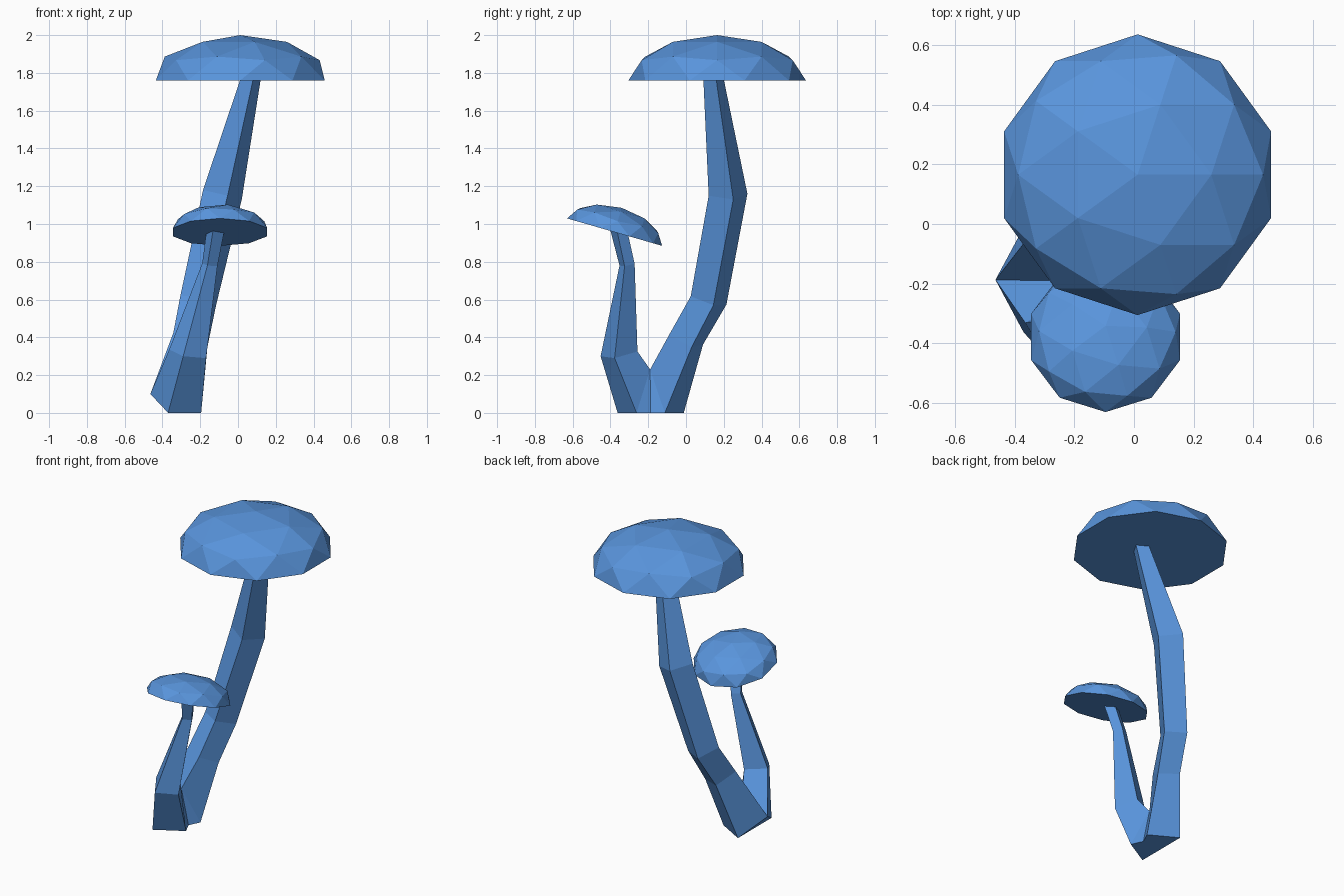
import bpy, bmesh
from math import radians
from mathutils import Matrix, Vector

if "Cube" in bpy.data.objects:
    bpy.data.objects.remove(bpy.data.objects["Cube"])

blue = bpy.data.materials.new("blue")
blue.diffuse_color = (0.1, 0.3, 0.72, 1)
blue.use_nodes = True
blue.node_tree.nodes["Principled BSDF"].inputs["Base Color"].default_value = blue.diffuse_color


def finish(bm, name):
    bmesh.ops.recalc_face_normals(bm, faces=bm.faces[:])
    mesh = bpy.data.meshes.new(name)
    bm.to_mesh(mesh)
    bm.free()
    mesh.materials.append(blue)
    ob = bpy.data.objects.new(name, mesh)
    bpy.context.collection.objects.link(ob)
    return ob


# Cap: upper half of a low-poly icosphere with a flat underside
def cap(name, loc, radius, height, tilt):
    bm = bmesh.new()
    bmesh.ops.create_icosphere(bm, subdivisions=2, radius=1)
    low = [v for v in bm.verts if v.co.z < -0.01]
    bmesh.ops.delete(bm, geom=low, context='VERTS')
    rim = [e for e in bm.edges if e.is_boundary]
    bmesh.ops.edgeloop_fill(bm, edges=rim)
    bm.transform(Matrix.Translation(loc) @ Matrix.Rotation(radians(tilt), 4, 'X')
                 @ Matrix.Diagonal((radius, radius, height, 1)))
    finish(bm, name)


cap("large_cap", (0.012, 0.165, 1.76), 0.47, 0.24, 0)
cap("small_cap", (-0.095, -0.378, 0.957), 0.262, 0.134, -16.1)


# Square, tilted stem section: front corner, side vector, slopes in x and y
def section(bm, corner, dx, dy, sx, sy):
    offsets = [(0, 0), (dx, dy), (dx - dy, dx + dy), (-dy, dx)]
    return [bm.verts.new(Vector(corner) + Vector((x, y, sx * x + sy * y)))
            for x, y in offsets]


def stem(bm, base, sections):
    ring = base
    for s in sections:
        new = section(bm, *s)
        for i in range(4):
            j = (i + 1) % 4
            bm.faces.new((ring[i], ring[j], new[j], new[i]))
        ring = new
    bm.faces.new(ring)


# Forked base shared by both stems
bm = bmesh.new()
front, right, right_back, back, notch, outer, crotch = [bm.verts.new(c) for c in (
    (-0.37, -0.362, 0), (-0.195, -0.262, 0), (-0.195, -0.112, 0),
    (-0.37, -0.012, 0), (-0.23, -0.187, 0), (-0.464, -0.187, 0.1),
    (-0.28, -0.19, 0.23))]
for f in ((front, right, notch), (front, notch, back), (notch, right_back, back),
          (front, back, outer), (right, crotch, notch), (right_back, notch, crotch)):
    bm.faces.new(f)

# Tall stem
stem(bm, [crotch, right_back, back, outer], [
    ((-0.222, -0.09, 0.412), 0.06, 0.12, -0.3, -0.38),
    ((-0.185, 0.025, 0.617), 0.069, 0.12, -0.19, -0.28),
    ((-0.055, 0.12, 1.15), 0.075, 0.13, -0.24, -0.015),
    ((0.08, 0.092, 1.765), 0.04, 0.068, 0, 0)])

# Short stem
stem(bm, [front, right, crotch, outer], [
    ((-0.29, -0.452, 0.3), 0.121, 0.074, -0.19, 0.175),
    ((-0.162, -0.352, 0.78), 0.053, 0.027, -0.15, 0.17),
    ((-0.132, -0.4, 0.965), 0.058, 0.037, 0, -0.288)])
finish(bm, "stems")
